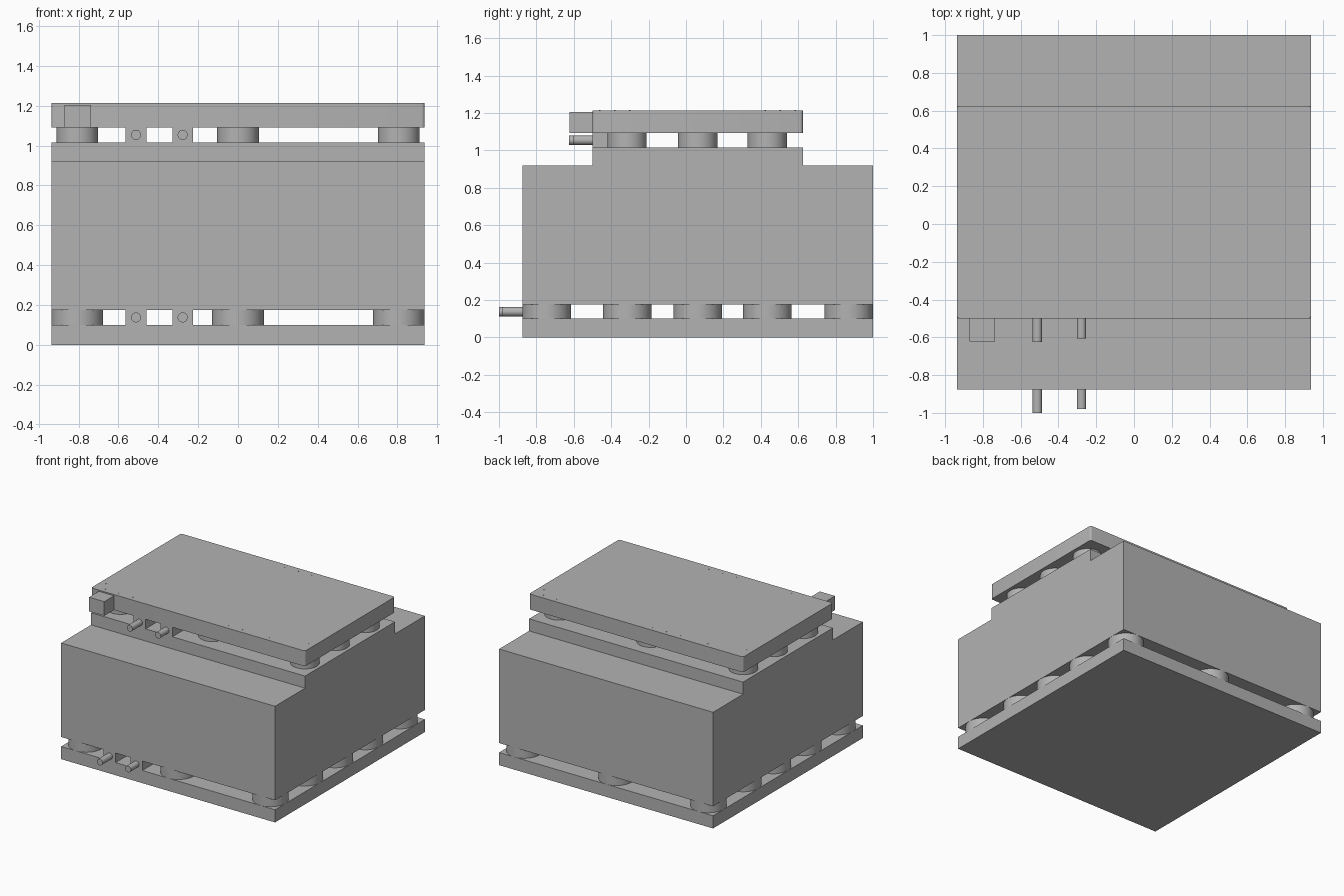
import bpy
import bmesh
from math import pi

cube = bpy.data.objects.get("Cube")
if cube:
    bpy.data.objects.remove(cube, do_unlink=True)

# Single grey material
grey = bpy.data.materials.new("plain grey")
grey.use_nodes = True
colour = (0.45, 0.45, 0.45, 1)
grey.diffuse_color = colour
grey.node_tree.nodes["Principled BSDF"].inputs["Base Color"].default_value = colour


def finish(name):
    ob = bpy.context.object
    ob.name = name
    ob.data.materials.append(grey)
    return ob


def box(name, x, y, z):
    """Box from (min, max) spans on each axis."""
    spans = (x, y, z)
    bpy.ops.mesh.primitive_cube_add(size=1, location=[sum(s) / 2 for s in spans])
    ob = finish(name)
    ob.scale = [s[1] - s[0] for s in spans]
    bpy.ops.object.transform_apply(location=False, rotation=False, scale=True)
    return ob


def cylinder(name, centre, radius, depth, rotation=(0, 0, 0), sides=48):
    bpy.ops.mesh.primitive_cylinder_add(vertices=sides, radius=radius, depth=depth,
                                        location=centre, rotation=rotation)
    ob = finish(name)
    bpy.ops.object.shade_smooth_by_angle(angle=pi / 6)
    return ob


W = 0.9375                     # half width
FRONT, BACK = -0.875, 1.0      # large footprint
TOP_FRONT, TOP_BACK = -0.5, 0.625
BASE, BODY, STEP, DECK, LID, LID_TOP = 0, 0.175, 0.92, 1.016, 1.092, 1.214
PAD_X = (-0.807, 0, 0.807)
MID_Y = (-0.315, 0.0625, 0.435)

# Bottom plate
box("bottom_plate", (-W, W), (FRONT, BACK), (BASE, 0.1))

# Stepped main body, extruded from its side profile
profile = [(FRONT, BODY), (BACK, BODY), (BACK, STEP), (TOP_BACK, STEP),
           (TOP_BACK, DECK), (TOP_FRONT, DECK), (TOP_FRONT, STEP), (FRONT, STEP)]
bm = bmesh.new()
face = bm.faces.new([bm.verts.new((-W, y, z)) for y, z in profile])
side = bmesh.ops.extrude_face_region(bm, geom=[face])
moved = [v for v in side["geom"] if isinstance(v, bmesh.types.BMVert)]
bmesh.ops.translate(bm, verts=moved, vec=(2 * W, 0, 0))
bmesh.ops.recalc_face_normals(bm, faces=bm.faces)
mesh = bpy.data.meshes.new("main_body")
bm.to_mesh(mesh)
bm.free()
mesh.materials.append(grey)
bpy.context.collection.objects.link(bpy.data.objects.new("main_body", mesh))

# Top plate with rounded upright corners
lid = box("top_plate", (-W, W), (TOP_FRONT, TOP_BACK), (LID, LID_TOP))
bm = bmesh.new()
bm.from_mesh(lid.data)
upright = [e for e in bm.edges if abs(e.verts[0].co.z - e.verts[1].co.z) > 0.05]
bmesh.ops.bevel(bm, geom=upright, offset=0.016, segments=4, profile=0.5, affect='EDGES')
bm.to_mesh(lid.data)
bm.free()
bpy.ops.object.shade_smooth_by_angle(angle=pi / 6)

# Control box on the front of the top plate
box("control_box", (-0.87, -0.737), (-0.622, TOP_FRONT), (LID, 1.204))

# Round spacer pads under the body and under the top plate
for x in PAD_X:
    for y in (-0.745, *MID_Y, 0.87):
        cylinder("lower_pad", (x, y, (0.1 + BODY) / 2), 0.13, BODY - 0.1)
    for y in MID_Y:
        cylinder("upper_pad", (x, y, (DECK + LID) / 2), 0.105, LID - DECK)

# Connector blocks with pins facing forward
for level, front, low, high in (("lower", FRONT, 0.1, BODY), ("upper", TOP_FRONT, DECK, LID)):
    for x, length in ((-0.512, 0.125), (-0.278, 0.105)):
        box(level + "_connector_block", (x - 0.052, x + 0.052), (front, front + 0.15), (low, high))
        cylinder(level + "_connector_pin", (x, front - length / 2, (low + high) / 2),
                 0.025, length, (pi / 2, 0, 0), 32)

# Tiny fasteners along the edges of the top plate
spots = [(-0.84 + i * 0.12, y) for i in range(15) for y in (-0.46, 0.585)]
spots += [(s * 0.89, y) for s in (-1, 1) for y in (-0.38, -0.3, 0.425, 0.505)]
for x, y in spots:
    cylinder("fastener", (x, y, LID_TOP), 0.004, 0.002, sides=8)
